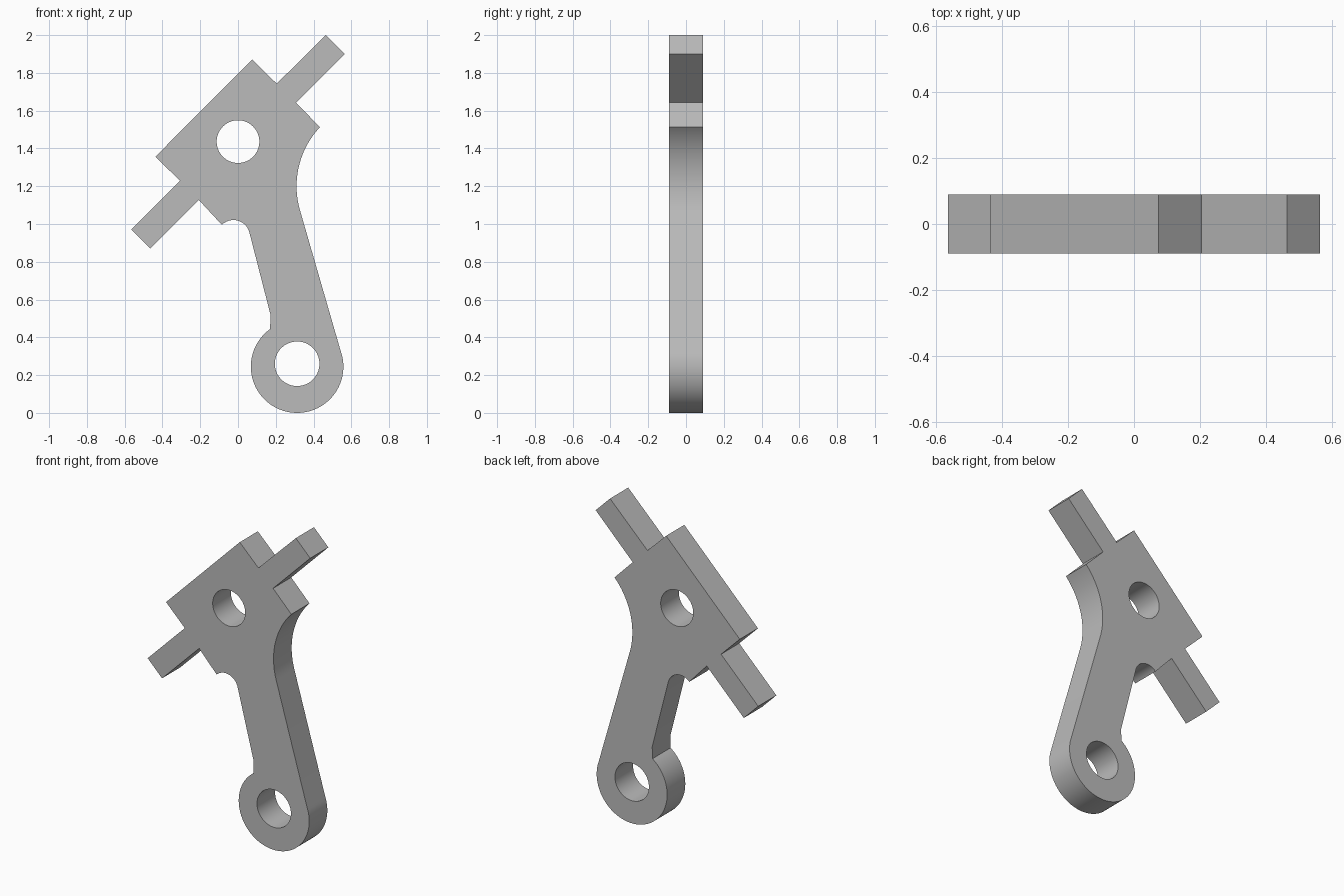
import bpy
from math import cos, sin, radians

if "Cube" in bpy.data.objects:
    bpy.data.objects.remove(bpy.data.objects["Cube"], do_unlink=True)

THICKNESS = 0.18


def arc(cx, cz, r, start, end, steps):
    """Points along a circular arc, angles in degrees."""
    angles = [radians(start + (end - start) * i / steps) for i in range(steps + 1)]
    return [(cx + r * cos(a), cz + r * sin(a)) for a in angles]


def circle(cx, cz, r, steps=64):
    return arc(cx, cz, r, 0, 360, steps)[:-1]


# Outline: block with upper pin, right fillet, arm, round eye, left relief, lower pin
outline = [(0.075, 1.87), (0.205, 1.743), (0.465, 2.0), (0.565, 1.9), (0.307, 1.642)]
outline += arc(0.767, 1.2, 0.457, 136.8, 196, 24)
outline += arc(0.313, 0.245, 0.245, 20, -234.3, 64)
outline += [(0.172, 0.52)]
outline += arc(-0.024, 0.934, 0.087, 13, 135, 20)
outline += [(-0.207, 1.127), (-0.465, 0.87), (-0.565, 0.97), (-0.307, 1.228), (-0.437, 1.357)]

# Pivot hole in the block and bore in the eye
loops = [outline, circle(0, 1.436, 0.113), circle(0.313, 0.26, 0.118)]

# Filled flat profile extruded both ways
curve = bpy.data.curves.new("lever_arm", "CURVE")
curve.dimensions = "2D"
curve.fill_mode = "BOTH"
curve.extrude = THICKNESS / 2
for loop in loops:
    spline = curve.splines.new("POLY")
    spline.points.add(len(loop) - 1)
    for point, (x, z) in zip(spline.points, loop):
        point.co = (x, z, 0, 1)
    spline.use_cyclic_u = True

lever = bpy.data.objects.new("lever_arm", curve)
bpy.context.collection.objects.link(lever)
lever.rotation_euler.x = radians(90)

bpy.ops.object.select_all(action="DESELECT")
lever.select_set(True)
bpy.context.view_layer.objects.active = lever
bpy.ops.object.convert(target="MESH")
lever = bpy.context.object
bpy.ops.object.transform_apply(location=False, rotation=True, scale=False)

# Weld caps to walls, keep rims crisp
bpy.ops.object.mode_set(mode="EDIT")
bpy.ops.mesh.select_all(action="SELECT")
bpy.ops.mesh.remove_doubles(threshold=0.0001)
bpy.ops.mesh.normals_make_consistent(inside=False)
bpy.ops.object.mode_set(mode="OBJECT")
bpy.ops.object.shade_smooth_by_angle(angle=radians(30))

# Plain grey metal
grey = bpy.data.materials.new("plain_grey")
colour = (0.5, 0.5, 0.5, 1)
grey.diffuse_color = colour
grey.use_nodes = True
grey.node_tree.nodes["Principled BSDF"].inputs["Base Color"].default_value = colour
lever.data.materials.clear()
lever.data.materials.append(grey)
